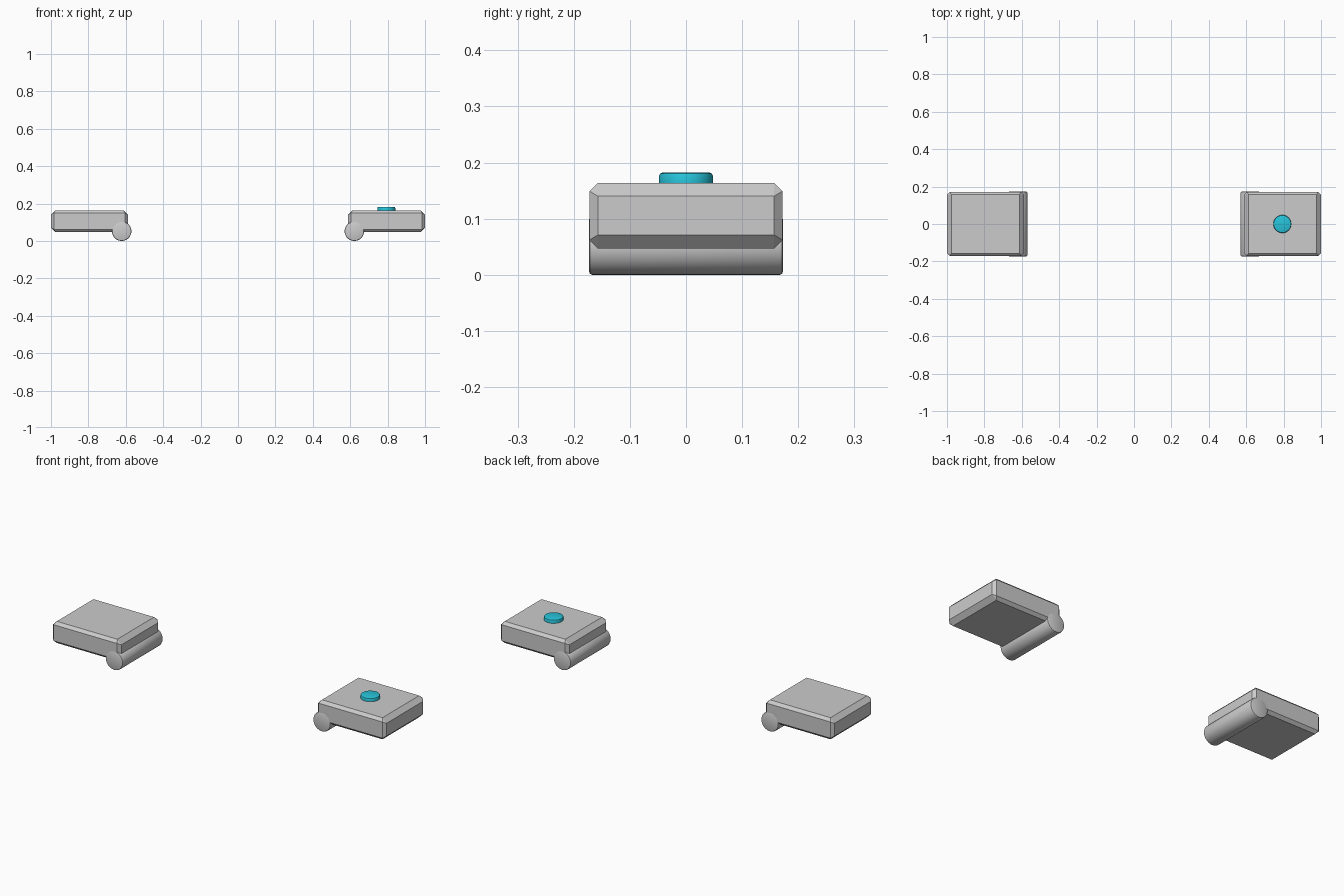
import bpy, bmesh, math
from mathutils import Matrix

if "Cube" in bpy.data.objects:
    bpy.data.objects.remove(bpy.data.objects["Cube"])


def finish(name, bm, smooth=False):
    bmesh.ops.recalc_face_normals(bm, faces=bm.faces)
    mesh = bpy.data.meshes.new(name)
    bm.to_mesh(mesh)
    bm.free()
    ob = bpy.data.objects.new(name, mesh)
    bpy.context.collection.objects.link(ob)
    if smooth:
        bpy.ops.object.select_all(action='DESELECT')
        ob.select_set(True)
        bpy.context.view_layer.objects.active = ob
        bpy.ops.object.shade_smooth_by_angle(angle=math.radians(35))
    return ob


def chamfered_block(name, x0, x1, hy, z0, z1, wide=0.024, narrow=0.015):
    # Hull of the six inset faces gives flat chamfers on every edge
    bm = bmesh.new()
    cx, hx, cz, hz = (x0 + x1) / 2, (x1 - x0) / 2, (z0 + z1) / 2, (z1 - z0) / 2
    for sx in (-1, 1):
        for sy in (-1, 1):
            for sz in (-1, 1):
                for a, b, c in ((0, narrow, wide), (narrow, 0, narrow), (wide, narrow, 0)):
                    bm.verts.new((cx + sx * (hx - a), sy * (hy - b), cz + sz * (hz - c)))
    bmesh.ops.convex_hull(bm, input=bm.verts)
    bmesh.ops.dissolve_limit(bm, angle_limit=0.01, verts=bm.verts, edges=bm.edges)
    return finish(name, bm)


def rounded_cylinder(name, radius, depth, bevel, matrix, segments=1):
    bm = bmesh.new()
    bmesh.ops.create_cone(bm, cap_ends=True, segments=48, radius1=radius, radius2=radius, depth=depth)
    rims = [e for e in bm.edges if abs(e.verts[0].co.z - e.verts[1].co.z) < 1e-6]
    bmesh.ops.bevel(bm, geom=rims, offset=bevel, segments=segments, profile=0.5, affect='EDGES')
    bmesh.ops.transform(bm, matrix=matrix, verts=bm.verts)
    return finish(name, bm, True)


# Two blocks, each with a roller under its inner edge
for side, s in (("left", -1), ("right", 1)):
    x0, x1 = sorted((s * 0.589, s * 1.0))
    chamfered_block(side + "_block", x0, x1, 0.172, 0.047, 0.164)
    rounded_cylinder(side + "_roller", 0.052, 0.346, 0.006,
                     Matrix.Translation((s * 0.622, 0, 0.052)) @ Matrix.Rotation(math.pi / 2, 4, 'X'), 2)

# Coloured button on the right block
button = rounded_cylinder("button", 0.048, 0.036, 0.006, Matrix.Translation((0.793, 0, 0.164)), 2)
cyan = bpy.data.materials.new("cyan")
cyan.diffuse_color = (0.02, 0.55, 0.7, 1)
cyan.use_nodes = True
cyan.node_tree.nodes["Principled BSDF"].inputs["Base Color"].default_value = cyan.diffuse_color
button.data.materials.append(cyan)
